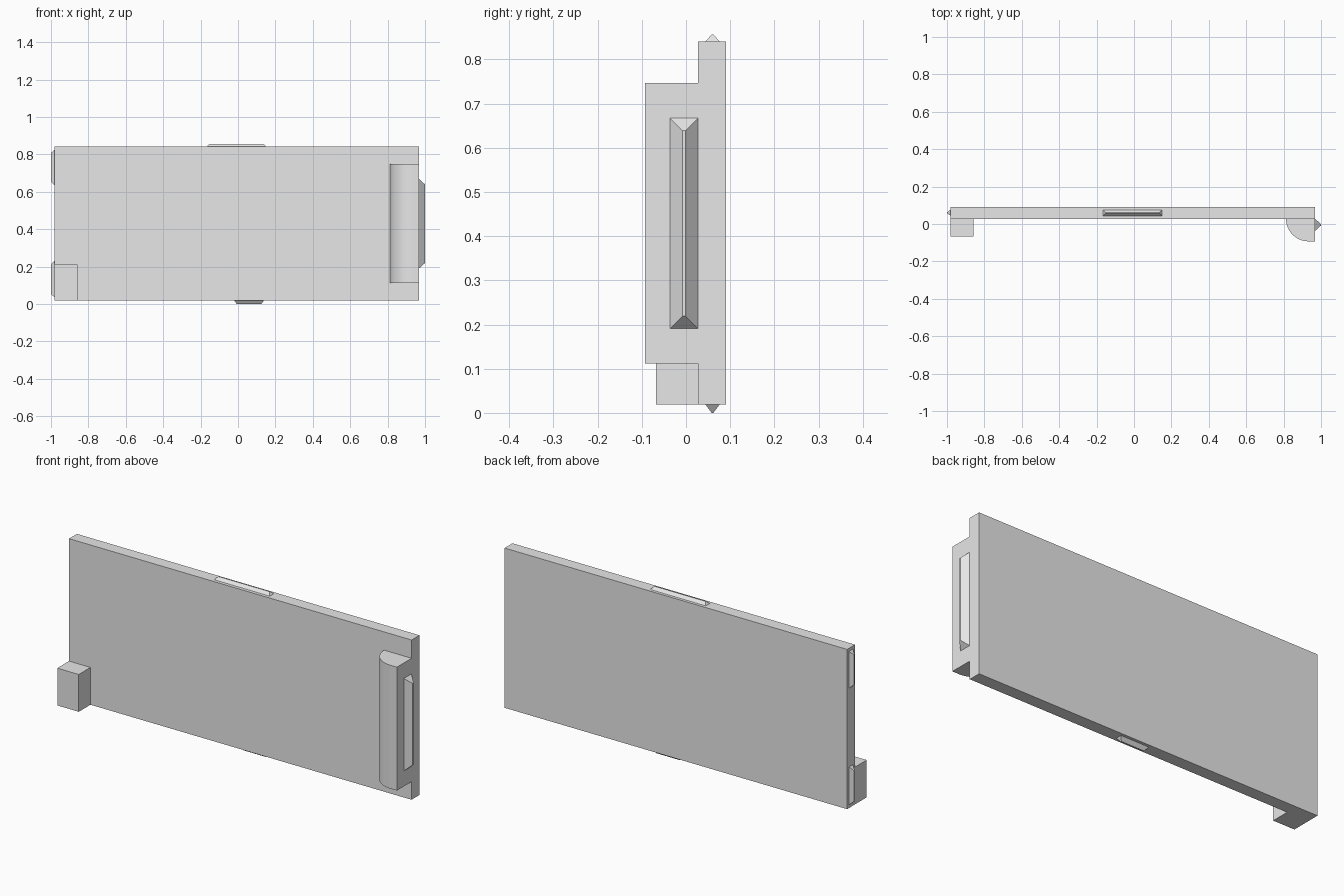
import bpy, bmesh, math
from mathutils import Vector

default = bpy.data.objects.get("Cube")
if default:
    bpy.data.objects.remove(default, do_unlink=True)

GREY = (0.8, 0.8, 0.8, 1)
grey = bpy.data.materials.new("plain grey")
grey.use_nodes = True
grey.diffuse_color = GREY
grey.node_tree.nodes["Principled BSDF"].inputs["Base Color"].default_value = GREY

# Shared panel limits
LEFT, RIGHT = -0.981, 0.969
FRONT, BACK = 0.027, 0.091
BOTTOM, TOP = 0.019, 0.841


def finish(name, bm):
    bmesh.ops.recalc_face_normals(bm, faces=bm.faces)
    mesh = bpy.data.meshes.new(name)
    bm.to_mesh(mesh)
    bm.free()
    mesh.materials.append(grey)
    obj = bpy.data.objects.new(name, mesh)
    bpy.context.collection.objects.link(obj)
    return obj


def box(name, low, high, tip_axis=None, tip_sign=1, inset=(0, 0, 0)):
    """Box between two corners; the side at the tip is drawn in by inset."""
    low, high = Vector(low), Vector(high)
    mid, size = (low + high) / 2, high - low
    bm = bmesh.new()
    bmesh.ops.create_cube(bm, size=1)
    for v in bm.verts:
        corner = v.co.copy()
        for i in range(3):
            v.co[i] = mid[i] + corner[i] * size[i]
            if tip_axis is not None and corner[tip_axis] * tip_sign > 0:
                v.co[i] -= math.copysign(inset[i], corner[i])
    return finish(name, bm)


# Main slab and the square foot
box("panel", (LEFT, FRONT, BOTTOM), (RIGHT, BACK, TOP))
box("corner_block", (LEFT, -0.068, BOTTOM), (-0.859, FRONT, 0.211))

# Quarter-round grip: profile seen from above, extruded upward
grip_front, radius = -0.0925, 0.1195
centre_x = 0.813 + radius
profile = [(RIGHT, FRONT)]
for i in range(25):
    a = math.pi + math.pi / 2 * i / 24
    profile.append((centre_x + radius * math.cos(a), FRONT + radius * math.sin(a)))
profile.append((RIGHT, grip_front))
bm = bmesh.new()
face = bm.faces.new([bm.verts.new((x, y, 0.112)) for x, y in profile])
ext = bmesh.ops.extrude_face_region(bm, geom=[face])
for v in ext["geom"]:
    if isinstance(v, bmesh.types.BMVert):
        v.co.z = 0.747
grip = finish("rounded_grip", bm)
bpy.context.view_layer.objects.active = grip
grip.select_set(True)
bpy.ops.object.shade_smooth_by_angle(angle=math.radians(30))
grip.select_set(False)

# Chamfered ridges along the edges
box("grip_ridge", (RIGHT, -0.036, 0.191), (1, FRONT, 0.667), 0, 1, (0, 0.028, 0.028))
Y0, Y1 = 0.044, 0.076
box("top_ridge", (-0.166, Y0, TOP), (0.15, Y1, 0.856), 2, 1, (0.013, 0.014, 0))
box("bottom_ridge", (-0.021, Y0, 0), (0.139, Y1, BOTTOM), 2, -1, (0.014, 0.014, 0))
for name, z0, z1 in (("upper", 0.635, 0.825), ("lower", 0.035, 0.23)):
    box(name + "_side_ridge", (-1, Y0, z0), (LEFT, Y1, z1), 0, -1, (0, 0.014, 0.018))
